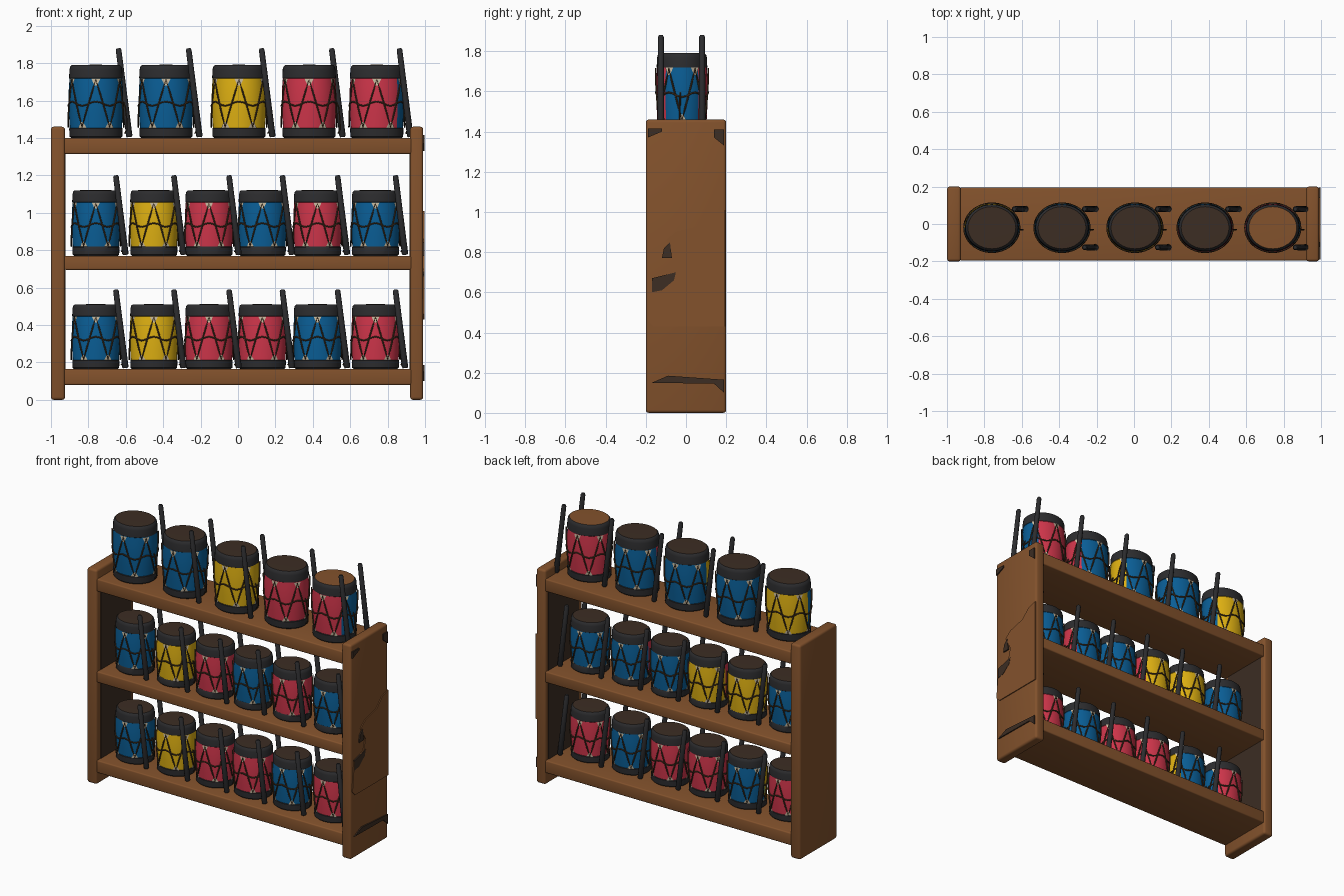
import bpy, bmesh, math
from mathutils import Vector

cube = bpy.data.objects.get("Cube")
if cube:
    bpy.data.objects.remove(cube, do_unlink=True)


def material(name, *rgb):
    col = [((c / 255 + 0.055) / 1.055) ** 2.4 for c in rgb] + [1]
    m = bpy.data.materials.new(name)
    m.use_nodes = True
    m.diffuse_color = col
    m.node_tree.nodes["Principled BSDF"].inputs["Base Color"].default_value = col
    return m


WOOD = material("warm wood", 131, 82, 44)
DARK = material("dark stained brown", 60, 45, 35)
CHAR = material("charcoal", 44, 44, 46)
CREAM = material("cream hide", 200, 186, 160)
CORD = material("cord brown", 64, 47, 30)
BLUE = material("blue", 10, 94, 150)
YELLOW = material("yellow", 222, 176, 18)
RED = material("red", 206, 53, 74)
CLOTH = {"B": BLUE, "Y": YELLOW, "R": RED}
made = []


def finish(name, bm, mats):
    bmesh.ops.recalc_face_normals(bm, faces=bm.faces)
    me = bpy.data.meshes.new(name)
    bm.to_mesh(me)
    bm.free()
    for m in mats:
        me.materials.append(m)
    ob = bpy.data.objects.new(name, me)
    bpy.context.collection.objects.link(ob)
    made.append(ob)
    return ob


def box(name, lo, hi, mat, bevel=0):
    bm = bmesh.new()
    bmesh.ops.create_cube(bm, size=1)
    for v in bm.verts:
        v.co = [a + (c + 0.5) * (b - a) for a, b, c in zip(lo, hi, v.co)]
    if bevel:
        bmesh.ops.bevel(bm, geom=bm.edges[:], offset=bevel, segments=3,
                        profile=0.5, affect='EDGES')
    return finish(name, bm, [mat])


def side_plate(name, outline, mat, thick):
    """Thin plate on the outside of the +x panel, outline in (y, z)."""
    bm = bmesh.new()
    face = bm.faces.new([bm.verts.new((0.988, y, z)) for y, z in outline])
    new = bmesh.ops.extrude_face_region(bm, geom=[face])["geom"]
    for v in new:
        if isinstance(v, bmesh.types.BMVert):
            v.co.x += thick
    return finish(name, bm, [mat])


def cord(name, points, radius, cyclic, mat):
    cu = bpy.data.curves.new(name, 'CURVE')
    cu.dimensions = '3D'
    cu.bevel_depth = radius
    cu.bevel_resolution = 1
    sp = cu.splines.new('POLY')
    sp.points.add(len(points) - 1)
    for p, co in zip(sp.points, points):
        p.co = (*co, 1)
    sp.use_cyclic_u = cyclic
    cu.materials.append(mat)
    ob = bpy.data.objects.new(name, cu)
    bpy.context.collection.objects.link(ob)


# Rack: two side panels and three shelves
box("right_panel", (-1, -0.2, 0), (-0.925, 0.2, 1.46), WOOD, 0.015)
box("left_panel", (0.92, -0.2, 0), (0.99, 0.2, 1.46), WOOD, 0.015)
SHELVES = [(0.08, 0.165), (0.695, 0.77), (1.315, 1.4)]
for name, (lo, hi) in zip(("bottom_shelf", "middle_shelf", "top_shelf"), SHELVES):
    box(name, (-0.93, -0.195, lo), (0.93, 0.195, hi), WOOD, 0.008)

# Dark stain on the inner panel faces
for name, x in (("right", -0.925), ("left", 0.92)):
    for (_, lo), (hi, _) in zip(SHELVES, SHELVES[1:]):
        box(name + "_inner_stain", (x - 0.003, -0.16, lo), (x + 0.003, 0.17, hi), DARK)

# Raised layer and dark worn patches on the outer side
side_plate("worn_layer", [(0.195, 1.01), (0.13, 0.99), (0.07, 0.93), (-0.05, 0.9),
                          (-0.1, 0.86), (-0.05, 0.77), (-0.07, 0.7), (-0.17, 0.66),
                          (-0.19, 0.46), (-0.16, 0.43), (0.195, 0.43)], WOOD, 0.008)
PATCHES = [
    [(-0.17, 0.6), (-0.12, 0.61), (-0.06, 0.66), (-0.05, 0.7), (-0.17, 0.67)],
    [(-0.12, 0.77), (-0.07, 0.77), (-0.08, 0.85), (-0.11, 0.82)],
    [(-0.19, 1.37), (-0.12, 1.4), (-0.12, 1.415), (-0.19, 1.415)],
    [(0.14, 1.37), (0.19, 1.33), (0.19, 1.41), (0.14, 1.41)],
    [(-0.17, 0.15), (0.14, 0.145), (0.19, 0.1), (0.19, 0.165), (-0.09, 0.185)],
]
for p in PATCHES:
    side_plate("worn_patch", p, DARK, 0.0098)

# Drum profile: radius and height as fractions, with the zone above each point
PROFILE = [(0.9, 0, "rim"), (0.96, 0.02, "rim"), (0.97, 0.13, "rim"),
           (0.95, 0.14, "cloth"), (0.975, 0.3, "cloth"), (0.995, 0.5, "cloth"),
           (0.985, 0.68, "cloth"), (0.955, 0.815, "cloth"), (0.975, 0.82, "rim"),
           (0.96, 0.94, "rim"), (0.93, 0.98, "rim"), (0.87, 1.0, "skin")]
SEG = 36
SQUASH = 0.88


def make_drum(x, z, r, h, front, back, side, skin):
    def at(ang, frac, height):
        return Vector((x + r * frac * math.sin(ang),
                       -0.02 - r * SQUASH * frac * math.cos(ang), z + h * height))

    # Shell with rims, cloth sides and skin
    bm = bmesh.new()
    rings = [[bm.verts.new(at(math.tau * i / SEG, f, t)) for i in range(SEG)]
             for f, t, _ in PROFILE]
    bm.faces.new(rings[0])
    for k, (a, b) in enumerate(zip(rings, rings[1:])):
        for i in range(SEG):
            j = (i + 1) % SEG
            face = bm.faces.new((a[i], a[j], b[j], b[i]))
            if PROFILE[k][2] == "cloth":
                ang = math.tau * (i + 0.5) / SEG
                face.material_index = 2 if math.cos(ang) > 0 else 3
                if math.sin(ang) > 0.75:
                    face.material_index = 4
    top = bm.verts.new((x, -0.02, z + h * 1.005))
    for i in range(SEG):
        bm.faces.new((rings[-1][i], rings[-1][(i + 1) % SEG], top)).material_index = 1
    finish("drum", bm, [CHAR, skin, CLOTH[front], CLOTH[back], CLOTH[side]])

    # Cream hide tabs where the lacing meets each rim
    bm = bmesh.new()
    for i in range(12):
        a = math.tau * i / 12
        edge, tip = (0.815, 0.72) if i % 2 == 0 else (0.14, 0.22)
        pts = [at(a - 0.17, 1.0, edge), at(a + 0.17, 1.0, edge),
               at(a + 0.05, 1.01, tip), at(a - 0.05, 1.01, tip)]
        bm.faces.new([bm.verts.new(p) for p in pts])
    finish("hide_tabs", bm, [CREAM])

    # Zigzag lacing and waist cord
    lace = []
    for i in range(12):
        a, b = (0.8, 0.15) if i % 2 == 0 else (0.15, 0.8)
        for t in (0, 0.25, 0.5, 0.75):
            lace.append(at(math.tau * (i + t) / 12, 1.01, a + (b - a) * t))
    cord("lacing", lace, 0.0045, True, CORD)
    waist = [at(math.tau * i / 36, 1.01, 0.47 + 0.03 * math.cos(math.tau * i / 6))
             for i in range(36)]
    cord("waist_cord", waist, 0.0045, True, CORD)
    # Loose cord end hanging at the side
    cord("loose_cord", [at(1.5, f, t) for f, t in ((1.0, 0.5), (1.08, 0.42),
         (1.12, 0.28), (1.14, 0.12), (1.05, 0.06))], 0.004, False, CORD)


def make_stick(x, y, z, r, h):
    """Leaning drum stick with rounded ends."""
    a, b = Vector((x + 1.22 * r, y, z + 0.005)), Vector((x + 0.82 * r, y, z + 1.23 * h))
    d = b - a
    rot = d.to_track_quat('Z', 'Y')
    bm = bmesh.new()
    n = 12
    rings = [[bm.verts.new(a + rot @ Vector((w * math.cos(math.tau * i / n),
                                             w * math.sin(math.tau * i / n),
                                             t * d.length))) for i in range(n)]
             for w, t in ((0.013, 0), (0.017, 0.015), (0.015, 0.98), (0.01, 1))]
    for p, q in zip(rings, rings[1:]):
        for i in range(n):
            bm.faces.new((p[i], p[(i + 1) % n], q[(i + 1) % n], q[i]))
    bm.faces.new(rings[0])
    bm.faces.new(rings[-1])
    finish("drum_stick", bm, [CHAR])


# Rows: shelf height, radius, height, drum positions, front and back colours
LOW = (-0.76, -0.45, -0.155, 0.13, 0.425, 0.735)
ROWS = [(0.165, 0.13, 0.345, LOW, "BYRRBR", "RBRRBR"),
        (0.77, 0.13, 0.35, LOW, "BYRBRB", "BYYBBB"),
        (1.4, 0.147, 0.39, (-0.76, -0.385, 0.005, 0.38, 0.742), "BBYRR", "YBBBR")]
for z, r, h, xs, fronts, backs in ROWS:
    upper = z > 1
    for i, x in enumerate(xs):
        last = upper and i == len(xs) - 1
        make_drum(x, z, r, h, fronts[i], backs[i], "B" if last else fronts[i],
                  WOOD if last else DARK)
        make_stick(x, 0.08, z, r, h)
        if not upper or i in (1, 2, 4):
            make_stick(x, -0.125, z, r, h)

# Smooth shading with crisp edges
bpy.ops.object.select_all(action='DESELECT')
for ob in made:
    ob.select_set(True)
bpy.context.view_layer.objects.active = made[0]
bpy.ops.object.shade_smooth_by_angle(angle=math.radians(35))
